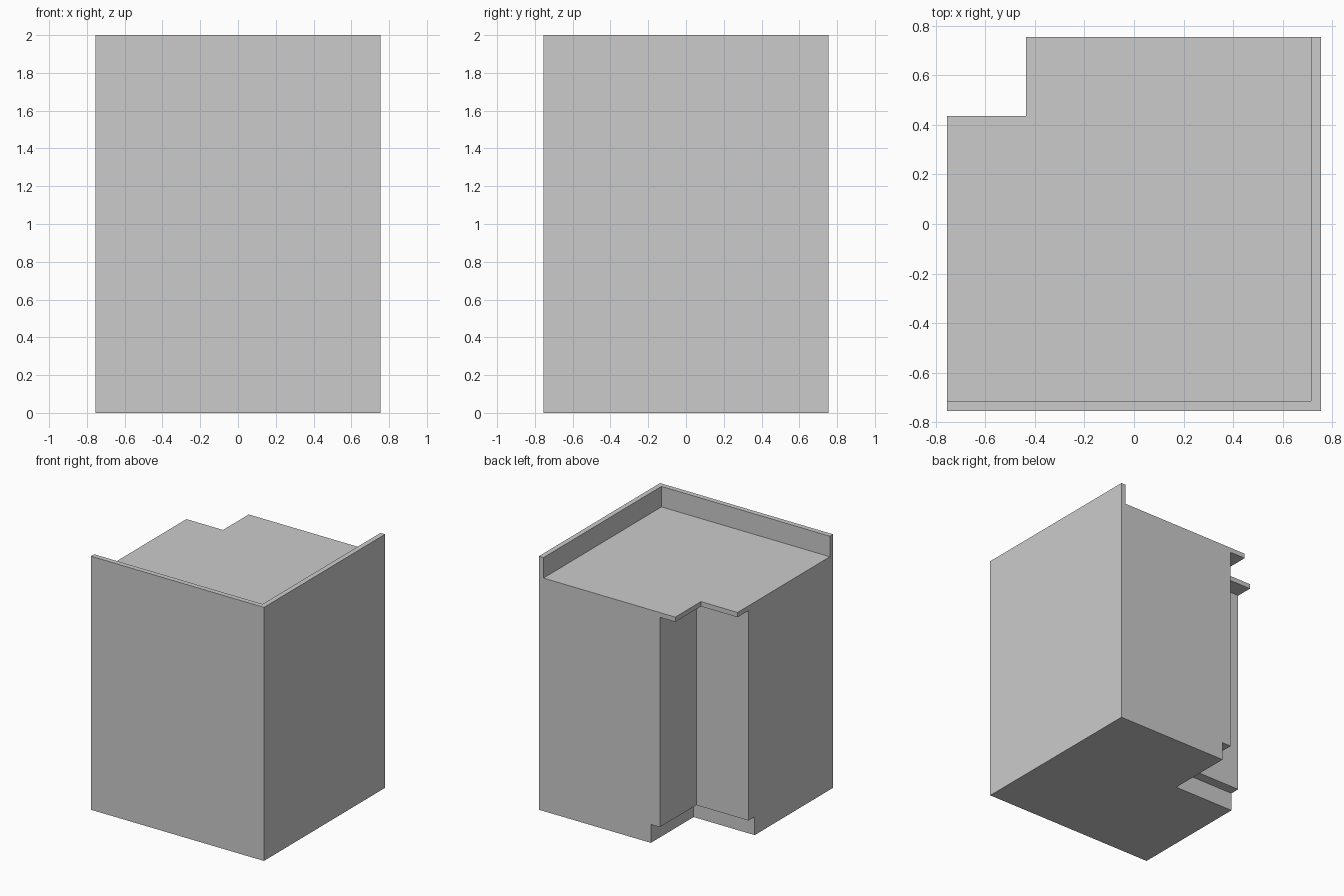
import bpy
import bmesh

if "Cube" in bpy.data.objects:
    bpy.data.objects.remove(bpy.data.objects["Cube"])

HALF = 0.755          # half width and half depth of the corner unit
TOE_TOP = 0.145       # height of the recessed plinth
BODY_TOP = 1.80
WORKTOP_TOP = 1.838
WALL = HALF - 0.04    # inner face of the splashback


def corner_prism(name, notch, z0, z1):
    """Square prism with its back-left corner cut away at (-notch, notch)."""
    profile = [(-HALF, -HALF), (HALF, -HALF), (HALF, HALF),
               (-notch, HALF), (-notch, notch), (-HALF, notch)]
    bm = bmesh.new()
    base = bm.faces.new([bm.verts.new((x, y, z0)) for x, y in profile])
    side = bmesh.ops.extrude_face_region(bm, geom=[base], use_keep_orig=True)
    top = [v for v in side["geom"] if isinstance(v, bmesh.types.BMVert)]
    bmesh.ops.translate(bm, verts=top, vec=(0, 0, z1 - z0))
    bmesh.ops.recalc_face_normals(bm, faces=bm.faces)
    mesh = bpy.data.meshes.new(name)
    bm.to_mesh(mesh)
    bm.free()
    obj = bpy.data.objects.new(name, mesh)
    bpy.context.collection.objects.link(obj)
    return obj


# Recessed toe-kick, cabinet carcass and overhanging worktop
corner_prism("plinth", 0.222, 0.0, TOE_TOP)
corner_prism("cabinet_body", 0.30, TOE_TOP, BODY_TOP)
corner_prism("worktop", 0.435, BODY_TOP, WORKTOP_TOP)

# Thin upstand along the two wall sides: same shape, notch nearly full size
corner_prism("splashback", -WALL, WORKTOP_TOP, 2.0)
